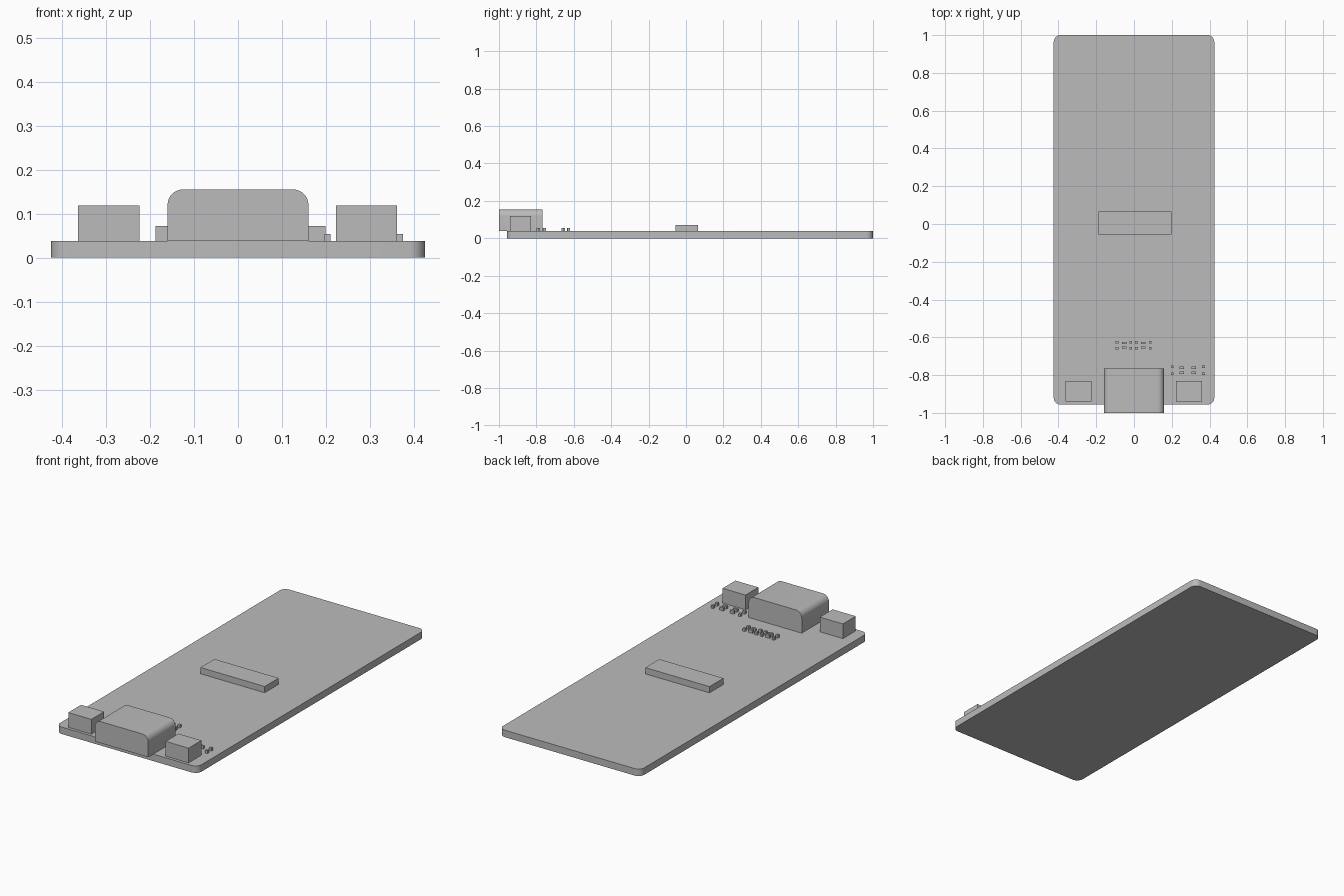
import bpy
import bmesh
import math

cube = bpy.data.objects.get("Cube")
if cube:
    bpy.data.objects.remove(cube, do_unlink=True)

grey = bpy.data.materials.new("plain grey")
grey.use_nodes = True
colour = (0.5, 0.5, 0.5, 1)
grey.diffuse_color = colour
grey.node_tree.nodes["Principled BSDF"].inputs["Base Color"].default_value = colour

BOARD_TOP = 0.038


def box(name, x, y, z, rounding=None):
    """Box from (min, max) ranges; rounding(edge) gives a bevel radius or 0."""
    bm = bmesh.new()
    bmesh.ops.create_cube(bm, size=1)
    for v in bm.verts:
        v.co = [r[0] if c < 0 else r[1] for c, r in zip(v.co, (x, y, z))]
    if rounding:
        radii = {e: rounding(e) for e in bm.edges}
        for radius in sorted({r for r in radii.values() if r}):
            edges = [e for e, r in radii.items() if e.is_valid and r == radius]
            bmesh.ops.bevel(bm, geom=edges, offset=radius, offset_type='OFFSET',
                            segments=8, profile=0.5, affect='EDGES')
            radii = {e: r for e, r in radii.items() if e.is_valid}
    mesh = bpy.data.meshes.new(name)
    bm.to_mesh(mesh)
    bm.free()
    mesh.materials.append(grey)
    obj = bpy.data.objects.new(name, mesh)
    bpy.context.collection.objects.link(obj)
    if rounding:
        bpy.ops.object.select_all(action='DESELECT')
        obj.select_set(True)
        bpy.context.view_layer.objects.active = obj
        bpy.ops.object.shade_smooth_by_angle(angle=math.radians(30))
    return obj


def direction(edge):
    return (edge.verts[1].co - edge.verts[0].co).normalized()


def board_corners(edge):
    return 0.036 if abs(direction(edge).z) > 0.9 else 0


def shell_edges(edge):
    top = min(v.co.z for v in edge.verts) > 0.1
    return 0.035 if top and abs(direction(edge).y) > 0.9 else 0


# Circuit board
box("circuit_board", (-0.425, 0.425), (-0.956, 1), (0, BOARD_TOP), board_corners)

# Connector shell overhanging the front edge
box("connector_shell", (-0.16, 0.16), (-1, -0.766), (BOARD_TOP, 0.155), shell_edges)

# Push buttons on either side of the connector
box("right_button", (-0.363, -0.224), (-0.94, -0.83), (BOARD_TOP, 0.118))
box("left_button", (0.223, 0.361), (-0.94, -0.83), (BOARD_TOP, 0.118))

# Central chip
box("central_chip", (-0.187, 0.199), (-0.055, 0.065), (BOARD_TOP, 0.072))


def component_row(name, y, spread, parts):
    """Pairs of tiny terminals; each part is (x, is_wide)."""
    for i, (x, wide) in enumerate(parts):
        hx, hy = (0.012, 0.006) if wide else (0.007, 0.007)
        gap = spread * (0.75 if wide else 1)
        for side, s in (("front", -1), ("back", 1)):
            cy = y + s * gap
            box(f"{name}_{i + 1}_{side}", (x - hx, x + hx), (cy - hy, cy + hy),
                (BOARD_TOP, 0.054))


# Small surface components behind the connector and the left button
component_row("middle_component", -0.642, 0.016,
              [(-0.09, False), (-0.052, True), (-0.018, False),
               (0.013, False), (0.049, True), (0.086, False)])
component_row("left_component", -0.774, 0.018,
              [(0.203, False), (0.253, True), (0.316, True), (0.368, False)])
